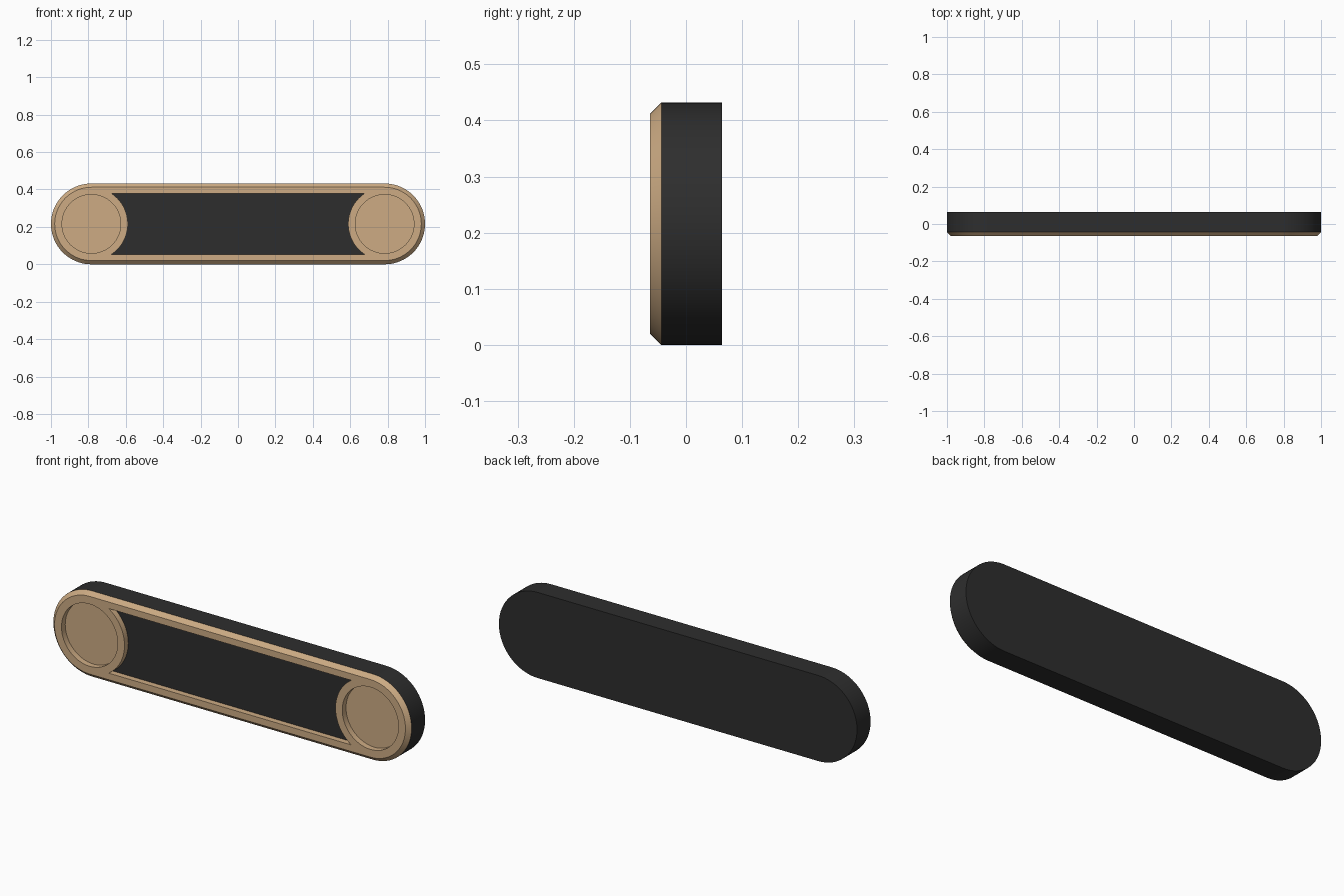
import bpy, bmesh, math
from mathutils import Vector

if "Cube" in bpy.data.objects:
    bpy.data.objects.remove(bpy.data.objects["Cube"])

R, CX, CZ = 0.216, 0.784, 0.216       # end radius and end centres
Y_FRONT, Y_EDGE, Y_BACK = -0.064, -0.044, 0.064
CHAMFER, DEPTH = 0.02, 0.03
POCKET_R, RING_R, PANEL_H = 0.157, 0.195, 0.163
SEG = 40


def material(name, rgb):
    m = bpy.data.materials.new(name)
    m.diffuse_color = (*rgb, 1)
    m.use_nodes = True
    m.node_tree.nodes["Principled BSDF"].inputs["Base Color"].default_value = m.diffuse_color
    return m


def arc(cx, r, a0, a1, n, closed=False):
    return [(cx + r * math.cos(a0 + (a1 - a0) * i / n),
             CZ + r * math.sin(a0 + (a1 - a0) * i / n))
            for i in range(n if closed else n + 1)]


def stadium(r):
    h = math.pi / 2
    return arc(CX, r, -h, h, SEG) + arc(-CX, r, h, 3 * h, SEG)


bm = bmesh.new()


def ring(points, y):
    return [bm.verts.new((x, y, z)) for x, z in points]


def bridge(a, b, mat):
    n = len(a)
    for i in range(n):
        f = bm.faces.new((a[i], a[(i + 1) % n], b[(i + 1) % n], b[i]))
        f.material_index = mat


def fill(loops, mat):
    edges = []
    for l in loops:
        for i in range(len(l)):
            a, b = l[i], l[(i + 1) % len(l)]
            edges.append(bm.edges.get((a, b)) or bm.edges.new((a, b)))
    res = bmesh.ops.triangle_fill(bm, edges=edges, use_beauty=True,
                                  use_dissolve=False, normal=Vector((0, -1, 0)))
    for f in res["geom"]:
        if isinstance(f, bmesh.types.BMFace):
            f.material_index = mat


# outer shell: dark back and sides, tan chamfer
back = ring(stadium(R), Y_BACK)
edge = ring(stadium(R), Y_EDGE)
front = ring(stadium(R - CHAMFER), Y_FRONT)
bm.faces.new(back).material_index = 0
bridge(back, edge, 0)
bridge(edge, front, 1)

# recess outlines: round pockets at the ends, waisted panel between them
t = math.asin(PANEL_H / RING_R)
outlines = [
    (arc(-CX, POCKET_R, 0, 2 * math.pi, 64, True), 1),
    (arc(CX, POCKET_R, 0, 2 * math.pi, 64, True), 1),
    (arc(CX, RING_R, math.pi - t, math.pi + t, SEG)
     + arc(-CX, RING_R, -t, t, SEG), 0),
]
rims = []
for pts, floor_mat in outlines:
    rim, floor = ring(pts, Y_FRONT), ring(pts, Y_FRONT + DEPTH)
    bridge(rim, floor, 1)
    fill([floor], floor_mat)
    rims.append(rim)

# tan front face around the recesses
fill([front] + rims, 1)

bmesh.ops.recalc_face_normals(bm, faces=bm.faces[:])
mesh = bpy.data.meshes.new("handle_plate")
bm.to_mesh(mesh)
bm.free()
mesh.materials.append(material("charcoal", (0.027, 0.027, 0.027)))
mesh.materials.append(material("tan", (0.61, 0.41, 0.23)))

plate = bpy.data.objects.new("handle_plate", mesh)
bpy.context.collection.objects.link(plate)
bpy.context.view_layer.objects.active = plate
plate.select_set(True)
bpy.ops.object.shade_smooth_by_angle(angle=math.radians(30))
